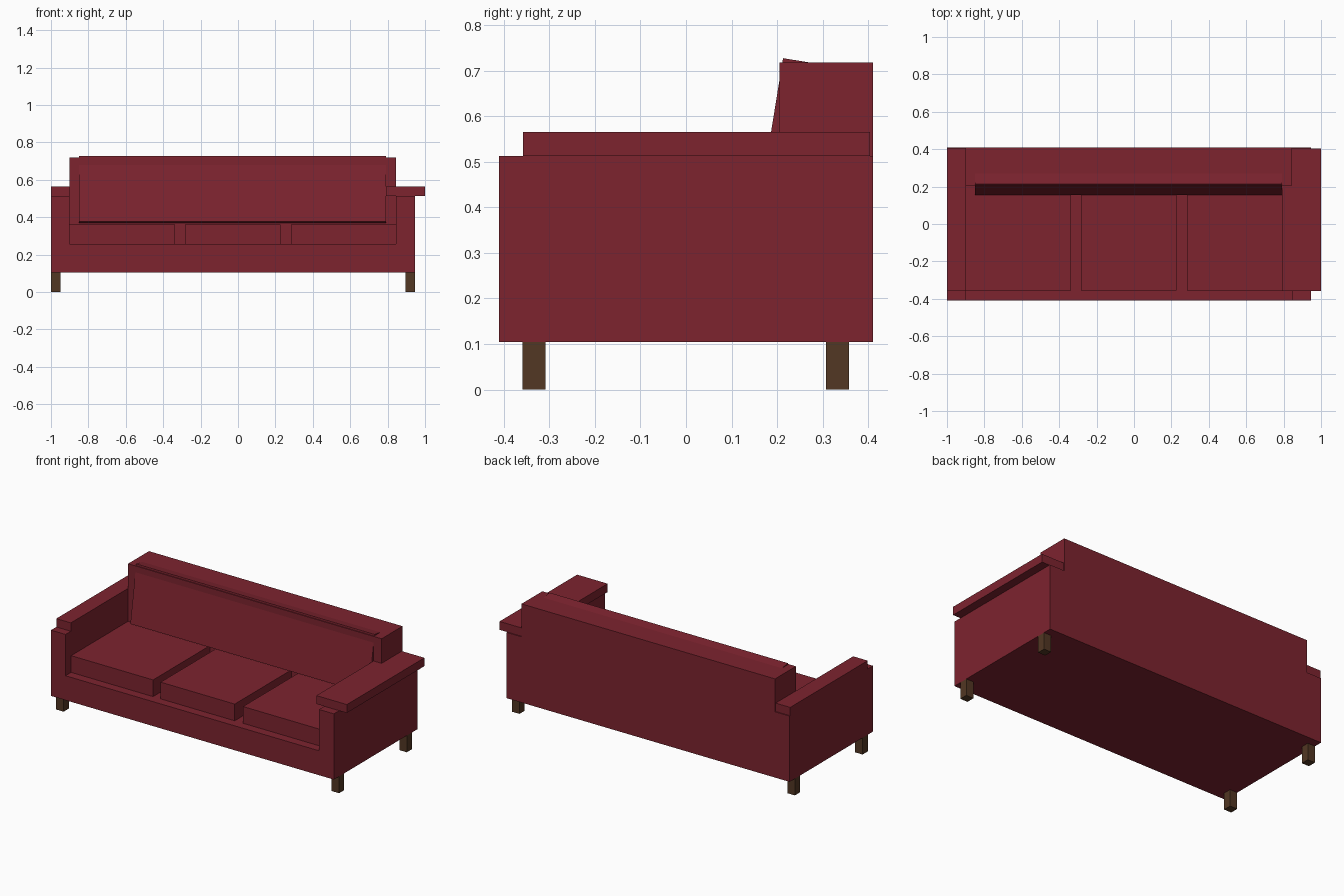
import bpy, bmesh, math
from mathutils import Matrix

if "Cube" in bpy.data.objects:
    bpy.data.objects.remove(bpy.data.objects["Cube"])


def material(name, color):
    m = bpy.data.materials.new(name)
    m.diffuse_color = (*color, 1)
    m.use_nodes = True
    m.node_tree.nodes["Principled BSDF"].inputs["Base Color"].default_value = m.diffuse_color
    return m


RED = material("dark red fabric", (0.205, 0.017, 0.028))
BROWN = material("brown wood", (0.085, 0.038, 0.017))


def add_object(name, bm, mat):
    bmesh.ops.recalc_face_normals(bm, faces=bm.faces)
    mesh = bpy.data.meshes.new(name)
    bm.to_mesh(mesh)
    bm.free()
    mesh.materials.append(mat)
    obj = bpy.data.objects.new(name, mesh)
    bpy.context.collection.objects.link(obj)
    return obj


def box(name, x, y, z, mat=RED):
    """Box from (min, max) ranges on each axis."""
    bm = bmesh.new()
    size = [r[1] - r[0] for r in (x, y, z)]
    mid = [(r[0] + r[1]) / 2 for r in (x, y, z)]
    bmesh.ops.create_cube(bm, size=1, matrix=Matrix.Translation(mid) @ Matrix.Diagonal((*size, 1)))
    return add_object(name, bm, mat)


def extrude(name, points, start, end, mat=RED):
    """Closed profile given as 3D points, swept along one axis vector."""
    bm = bmesh.new()
    face = bm.faces.new([bm.verts.new(p) for p in points])
    out = bmesh.ops.extrude_face_region(bm, geom=[face])
    verts = [g for g in out["geom"] if isinstance(g, bmesh.types.BMVert)]
    bmesh.ops.translate(bm, verts=verts, vec=[e - s for s, e in zip(start, end)])
    return add_object(name, bm, mat)


# Frame: base and both arms as one U-shaped profile
L, R, IL, IR = -1.0, 0.947, -0.9, 0.845
BOTTOM, SEAT, ARM = 0.104, 0.256, 0.513
profile = [(L, BOTTOM), (R, BOTTOM), (R, ARM), (IR, ARM),
           (IR, SEAT), (IL, SEAT), (IL, ARM), (L, ARM)]
extrude("frame", [(x, -0.41, z) for x, z in profile], (0, -0.41, 0), (0, 0.41, 0))

# Arm tops: the right one overhangs on both sides
box("left_arm_top", (L, IL), (-0.358, 0.404), (ARM, 0.565))
box("right_arm_top", (0.79, 1.0), (-0.358, 0.404), (ARM, 0.565))

# Backrest
box("backrest", (IL, IR), (0.205, 0.41), (SEAT, 0.718))

# Seat cushions
for i, x in enumerate([(IL, -0.336), (-0.284, 0.226), (0.283, IR)]):
    box(f"seat_cushion_{i + 1}", x, (-0.355, 0.205), (SEAT, 0.36))

# Back cushion: slab leaning back into the backrest
tilt, height, depth = math.radians(9.2), 0.356, 0.1
c, s = math.cos(tilt), math.sin(tilt)
slab = [(0.156 + d * c + h * s, 0.376 - d * s + h * c)
        for d, h in [(0, 0), (depth, 0), (depth, height), (0, height)]]
extrude("back_cushion", [(-0.85, y, z) for y, z in slab], (-0.85, 0, 0), (0.79, 0, 0))

# Legs
for side, x in (("left", (L, -0.949)), ("right", (0.896, R))):
    for end, y in (("front", (-0.359, -0.308)), ("back", (0.307, 0.358))):
        box(f"{end}_{side}_leg", x, y, (0, BOTTOM), BROWN)
